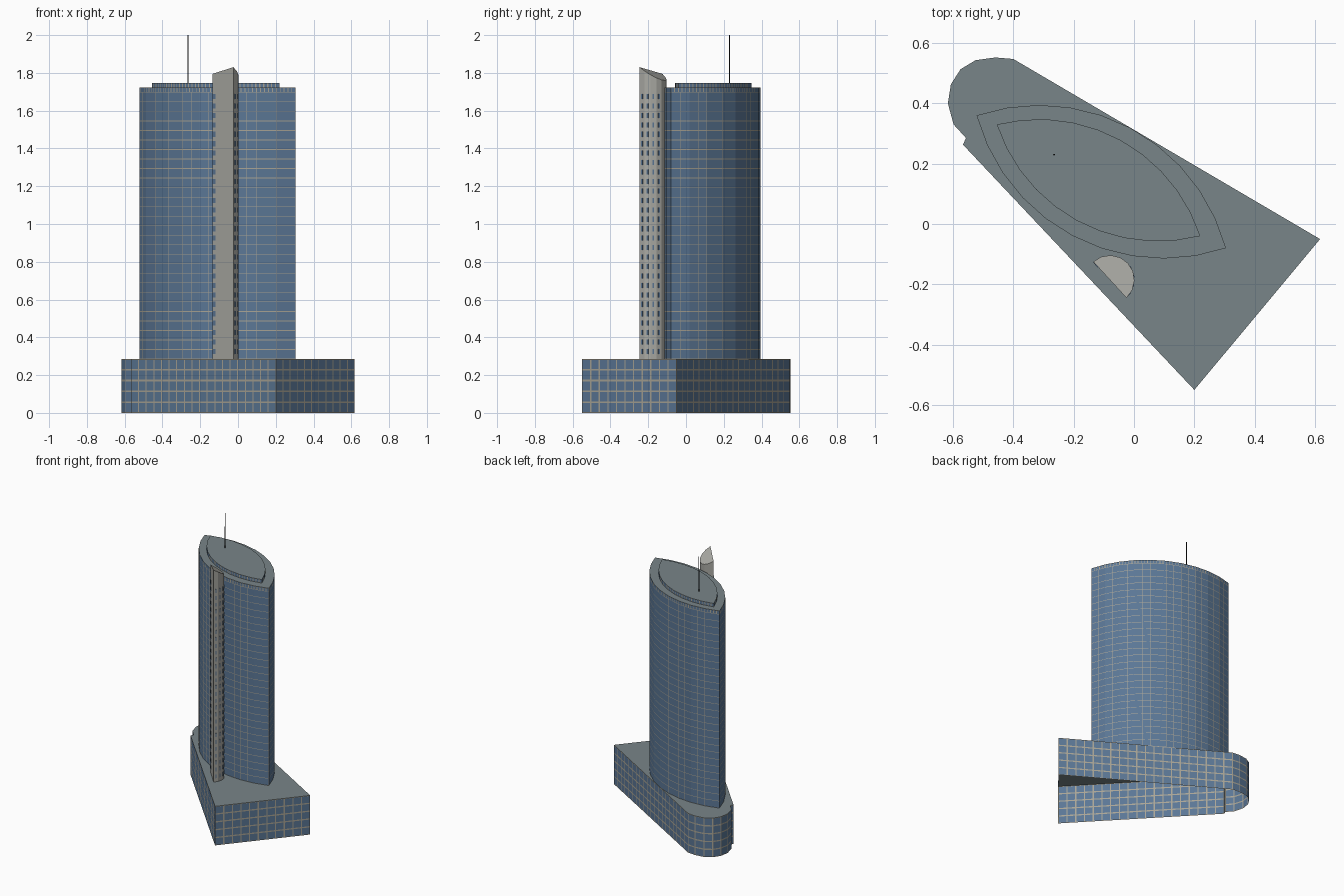
import bpy, bmesh, math
from mathutils import Vector, Matrix

if "Cube" in bpy.data.objects:
    bpy.data.objects.remove(bpy.data.objects["Cube"])


def material(name, rgb):
    m = bpy.data.materials.new(name)
    m.diffuse_color = (*rgb, 1)
    m.use_nodes = True
    m.node_tree.nodes["Principled BSDF"].inputs["Base Color"].default_value = m.diffuse_color
    return m


GLASS = material("blue_glass", (0.105, 0.185, 0.305))
MULLION = material("beige_mullion", (0.40, 0.375, 0.305))
ROOF = material("grey_roof", (0.19, 0.235, 0.25))
STONE = material("pale_stone", (0.40, 0.40, 0.37))
DARK = material("dark_metal", (0.02, 0.02, 0.022))


def finish(name, bm, mats):
    mesh = bpy.data.meshes.new(name)
    bm.to_mesh(mesh)
    bm.free()
    for m in mats:
        mesh.materials.append(m)
    ob = bpy.data.objects.new(name, mesh)
    bpy.context.collection.objects.link(ob)
    return ob


def spans(length, pitch, w):
    """Split a length into alternating frame and pane spans: (start, end, is_frame)."""
    n = max(1, round(length / pitch))
    out, last = [], 0.0
    for i in range(n + 1):
        c = length * i / n
        a, b = max(0, c - w / 2), min(length, c + w / 2)
        if a > last:
            out.append((last, a, False))
        out.append((a, b, True))
        last = b
    return out


def facade(name, pts, z0, z1, pitch_u, w_u, pitch_z, w_z, cap=True):
    """Glass curtain wall along a closed counter-clockwise outline, with a flat roof."""
    bm = bmesh.new()
    rows = spans(z1 - z0, pitch_z, w_z)
    for p, q in zip(pts, pts[1:] + pts[:1]):
        p, q = Vector(p), Vector(q)
        d = (q - p).normalized()
        for a, b, col in spans((q - p).length, pitch_u, w_u):
            s, e = p + d * a, p + d * b
            for lo, hi, row in rows:
                f = bm.faces.new([bm.verts.new((v.x, v.y, z0 + h))
                                  for v, h in ((s, lo), (e, lo), (e, hi), (s, hi))])
                f.material_index = 1 if col or row else 0
    if cap:
        f = bm.faces.new([bm.verts.new((x, y, z1)) for x, y in pts])
        f.material_index = 2
    bmesh.ops.remove_doubles(bm, verts=bm.verts, dist=1e-5)
    return finish(name, bm, [GLASS, MULLION, ROOF])


def lens(a, b, sag, n=10):
    """Pointed lens outline: two equal arcs between tips a and b."""
    a, b = Vector(a), Vector(b)
    mid, half = (a + b) / 2, (b - a).length / 2
    t = (b - a).normalized()
    nrm = Vector((-t.y, t.x))
    r = (half ** 2 + sag ** 2) / (2 * sag)
    span = math.asin(half / r)
    pts = []
    for side in (-1, 1):
        for i in range(n):
            ang = -span + 2 * span * i / n
            pts.append(tuple(mid - side * t * r * math.sin(ang)*-1 * 1
                             + side * nrm * (r * math.cos(ang) - r + sag))
                       if side < 0 else
                       tuple(mid - t * r * math.sin(ang)
                             + nrm * (r * math.cos(ang) - r + sag)))
    return pts


def lens_outline(a, b, sag):
    """Lens ordered counter-clockwise, lower arc first."""
    pts = lens(a, b, sag)
    lower = sorted(pts[:10], key=lambda p: (Vector(p) - Vector(a)).length)
    lower = [tuple(a)] + [p for p in lower if (Vector(p) - Vector(a)).length > 1e-4
                          and (Vector(p) - Vector(b)).length > 1e-4]
    return lower + pts[10:]


# Podium: wedge plan with a rounded nose, open underneath
podium = [(0.20, -0.55), (0.617, -0.05), (-0.40, 0.547), (-0.46, 0.552),
          (-0.525, 0.543), (-0.575, 0.513), (-0.607, 0.463), (-0.617, 0.40),
          (-0.598, 0.33), (-0.557, 0.285), (-0.567, 0.263)]
facade("podium", podium, 0, 0.285, 0.058, 0.008, 0.055, 0.009)

# Tower shaft, parapet band and set-back crown
plan = lens_outline((-0.522, 0.36), (0.305, -0.08), 0.203)
facade("tower_shaft", plan, 0.285, 1.697, 0.05, 0.002, 0.05, 0.0035, cap=False)
facade("tower_parapet", plan, 1.697, 1.722, 0.02, 0.005, 0.025, 0.003)
facade("roof_crown", lens_outline((-0.455, 0.33), (0.22, -0.04), 0.152),
       1.722, 1.747, 0.02, 0.006, 0.025, 0.003)

# Half-round stone fin with a slanted top
C, R, N = Vector((-0.08, -0.185)), 0.0815, 8
START = math.radians(-47.5)
ring = [C + R * Vector((math.cos(START + math.pi * i / N), math.sin(START + math.pi * i / N)))
        for i in range(N + 1)]
bm = bmesh.new()
low = [bm.verts.new((p.x, p.y, 0.285)) for p in ring]
top = [bm.verts.new((p.x, p.y, 1.83 - 0.30 * (p.x + 0.025) - 0.568 * (p.y + 0.245)))
       for p in ring]
for i in range(N + 1):
    j = (i + 1) % (N + 1)
    bm.faces.new((low[i], low[j], top[j], top[i]))
bm.faces.new(top)
bm.faces.new(low[::-1])
finish("stone_fin", bm, [STONE])

# Columns of small windows on the fin: curved facets and the flat side's edge
columns = [((ring[k] + ring[k + 1]) / 2, ring[k + 1] - ring[k], 0.009) for k in range(4)]
flat = ring[0] - ring[N]
columns.append((ring[N] + flat * 0.08, flat, 0.022))
bm = bmesh.new()
for pos, along, width in columns:
    turn = Matrix.Rotation(math.atan2(along.y, along.x), 4, 'Z')
    for r in range(28):
        place = Matrix.Translation((pos.x, pos.y, 0.325 + r * 0.05))
        bmesh.ops.create_cube(bm, size=1, matrix=place @ turn
                              @ Matrix.Diagonal((width, 0.004, 0.027, 1)))
finish("fin_windows", bm, [GLASS])

# Roof antenna
bm = bmesh.new()
bmesh.ops.create_cone(bm, cap_ends=True, segments=8, radius1=0.003, radius2=0.002,
                      depth=0.255, matrix=Matrix.Translation((-0.265, 0.23, 1.8725)))
finish("antenna", bm, [DARK])
